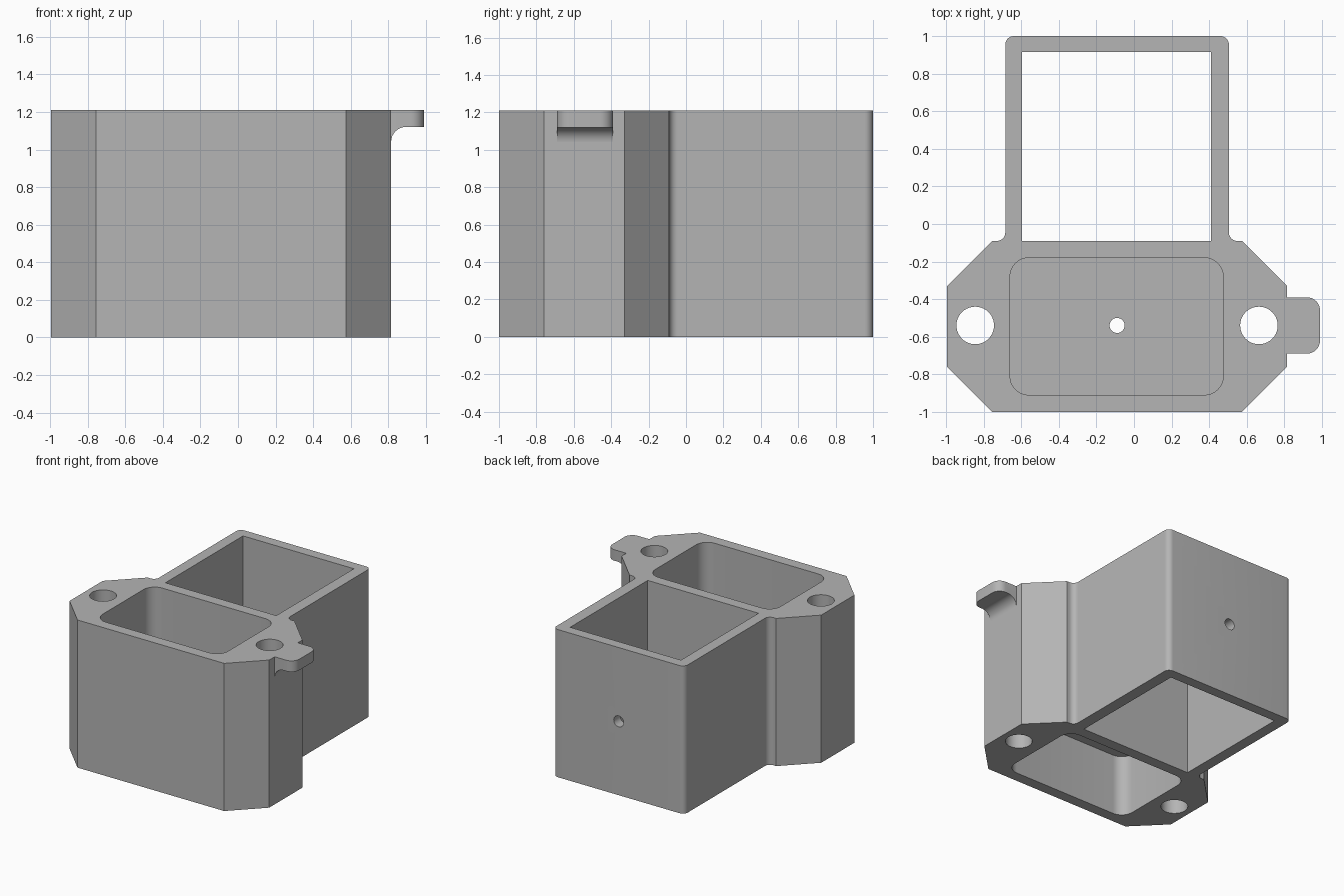
import bpy, bmesh, math
from mathutils import Vector, Matrix

if "Cube" in bpy.data.objects:
    bpy.data.objects.remove(bpy.data.objects["Cube"], do_unlink=True)

HEIGHT = 1.21
MID_X, HOLE_Y = -0.09, -0.54

grey = bpy.data.materials.new("plain grey")
grey.use_nodes = True
colour = (0.46, 0.46, 0.46, 1)
grey.diffuse_color = colour
grey.node_tree.nodes["Principled BSDF"].inputs["Base Color"].default_value = colour


def fillet(corners, steps=8):
    """Round each (x, y, radius) corner of a closed outline."""
    out = []
    for i, (x, y, r) in enumerate(corners):
        p = Vector((x, y))
        if not r:
            out.append(p)
            continue
        a = (Vector(corners[i - 1][:2]) - p).normalized()
        b = (Vector(corners[(i + 1) % len(corners)][:2]) - p).normalized()
        half = a.angle(b) / 2
        centre = p + (a + b).normalized() * (r / math.sin(half))
        start = p + a * (r / math.tan(half)) - centre
        end = p + b * (r / math.tan(half)) - centre
        sweep = start.angle(end)
        for k in range(steps + 1):
            t = k / steps
            out.append(centre + (start * math.sin((1 - t) * sweep)
                                 + end * math.sin(t * sweep)) / math.sin(sweep))
    return out


def rectangle(x0, x1, y0, y1, r=0):
    return fillet([(x0, y0, r), (x1, y0, r), (x1, y1, r), (x0, y1, r)])


def circle(x, y, r, n=40):
    return [Vector((x + r * math.cos(k * math.tau / n), y + r * math.sin(k * math.tau / n)))
            for k in range(n)]


def prism(name, outline, low, high, turn=None):
    """Extrude an outline from low to high, then optionally turn it."""
    bm = bmesh.new()
    face = bm.faces.new([bm.verts.new((p.x, p.y, low)) for p in outline])
    top = bmesh.ops.extrude_face_region(bm, geom=[face])["geom"]
    bmesh.ops.translate(bm, vec=(0, 0, high - low),
                        verts=[v for v in top if isinstance(v, bmesh.types.BMVert)])
    if turn:
        bm.transform(turn)
    bmesh.ops.recalc_face_normals(bm, faces=bm.faces)
    mesh = bpy.data.meshes.new(name)
    bm.to_mesh(mesh)
    bm.free()
    mesh.materials.append(grey)
    obj = bpy.data.objects.new(name, mesh)
    bpy.context.collection.objects.link(obj)
    return obj


def activate(obj):
    bpy.ops.object.select_all(action='DESELECT')
    obj.select_set(True)
    bpy.context.view_layer.objects.active = obj


def combine(target, tool, operation):
    mod = target.modifiers.new("boolean", 'BOOLEAN')
    mod.operation, mod.solver, mod.object = operation, 'EXACT', tool
    activate(target)
    bpy.ops.object.modifier_apply(modifier=mod.name)
    bpy.data.objects.remove(tool, do_unlink=True)


# Body outline: right half listed from the front, then mirrored
half_outline = [(0.665, -1, 0), (0.905, -0.76, 0), (0.905, -0.33, 0),
                (0.665, -0.09, 0), (0.595, -0.09, 0.045), (0.595, 1, 0.045)]
outline = [(MID_X + x, y, r) for x, y, r in half_outline]
outline += [(MID_X - x, y, r) for x, y, r in reversed(half_outline)]
body = prism("housing_body", fillet(outline), 0, HEIGHT)

# Openings: square well, two pockets around a thin floor, bolt and wire holes
pocket = rectangle(-0.66, 0.475, -0.91, -0.18, 0.1)
lay_back = Matrix.Rotation(math.radians(-90), 4, 'X')   # local z becomes y, local y becomes -z
cutters = [
    prism("well_cutter", rectangle(-0.595, 0.41, -0.09, 0.915), -0.1, HEIGHT + 0.1),
    prism("upper_pocket_cutter", pocket, 0.6, HEIGHT + 0.1),
    prism("lower_pocket_cutter", pocket, -0.1, 0.5),
    prism("floor_hole_cutter", circle(MID_X, HOLE_Y, 0.04), 0.4, 0.7),
    prism("back_hole_cutter", circle(MID_X, -0.605, 0.045), 0.85, 1.1, lay_back),
]
for side in (-1, 1):
    cutters.append(prism("bolt_hole_cutter", circle(MID_X + side * 0.755, HOLE_Y, 0.1),
                         -0.1, HEIGHT + 0.1))
for cutter in cutters:
    combine(body, cutter, 'DIFFERENCE')

# Side tab with rounded tip
tab = prism("side_tab", fillet([(0.8, -0.69, 0), (0.99, -0.69, 0.07),
                                (0.99, -0.39, 0.07), (0.8, -0.39, 0)]), 1.12, HEIGHT)

# Curved web under the tab: profile in x and z, extruded along y
web_profile = fillet([(0.8, 1.04, 0), (0.815, 1.04, 0), (0.815, 1.12, 0.079),
                      (0.895, 1.12, 0), (0.895, 1.15, 0), (0.8, 1.15, 0)])
stand_up = Matrix.Rotation(math.radians(90), 4, 'X')    # local y becomes z, local z becomes -y
web = prism("tab_web", web_profile, 0.39, 0.69, stand_up)
combine(tab, web, 'UNION')

for obj in (body, tab):
    activate(obj)
    bpy.ops.object.shade_smooth_by_angle(angle=math.radians(30))
